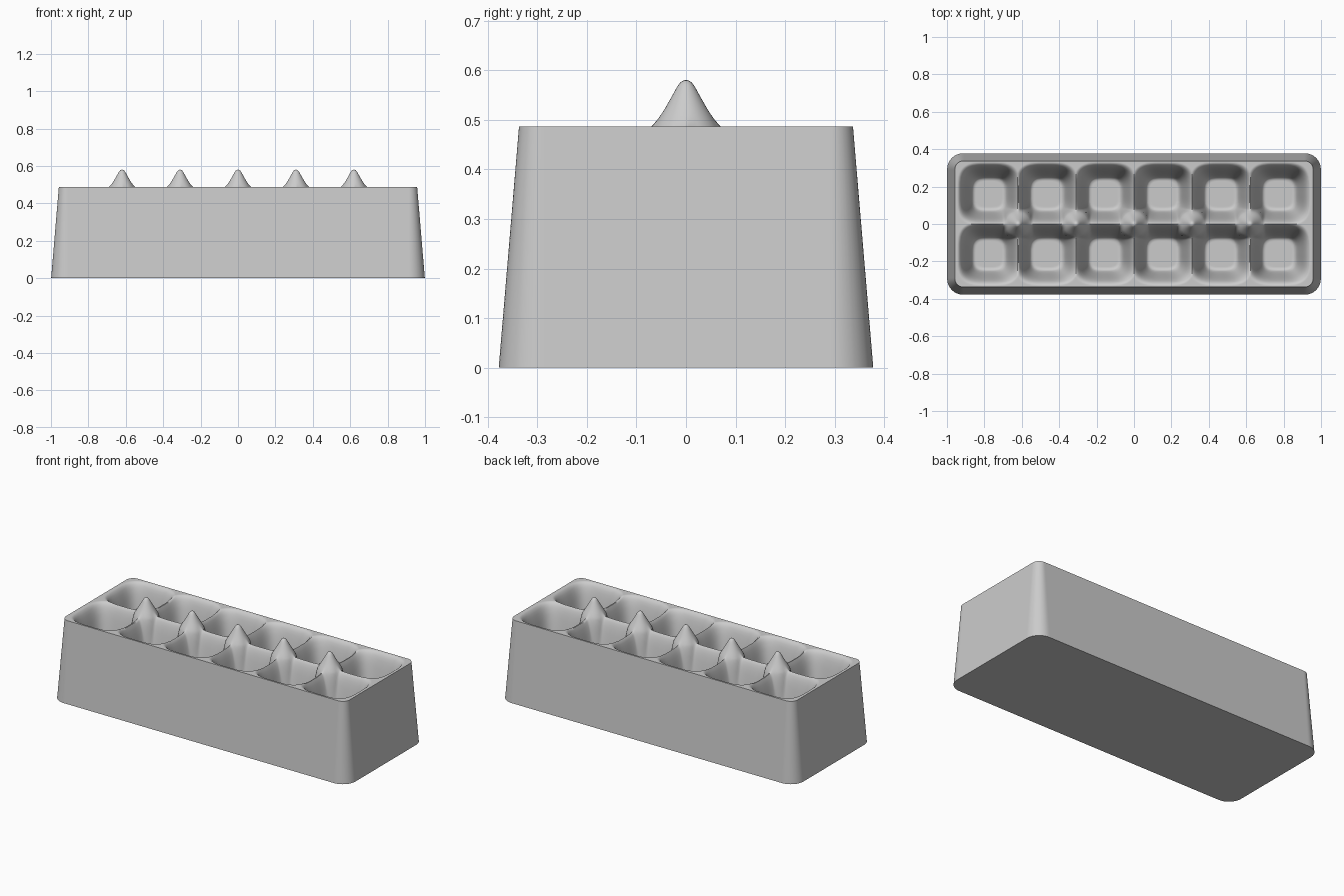
import bpy, bmesh
from math import hypot

cube = bpy.data.objects.get("Cube")
if cube:
    bpy.data.objects.remove(cube, do_unlink=True)

HX, HY, TOP = 0.958, 0.337, 0.487      # half size and height of the rim
CORNER, TAPER = 0.045, 0.041           # rim corner radius, outward flare of the base
PITCH, ROW = 0.31, 0.16                # pocket spacing
NX, NY = 320, 112                      # resolution of the top surface
POWER, BLEND = 3.6, 0.03               # pocket squareness, softness of the spike joint

# radius / height profiles
POCKET = [(0.075, 0.18), (0.086, 0.185), (0.095, 0.203), (0.104, 0.243), (0.116, 0.315),
          (0.128, 0.388), (0.137, 0.432), (0.147, 0.463), (0.156, 0.479), (0.166, TOP)]
SPIKE = [(0, 0.581), (0.01, 0.578), (0.018, 0.567), (0.03, 0.545), (0.042, 0.524),
         (0.058, 0.498), (0.07, 0.476), (0.08, 0.43), (0.09, 0.34), (0.11, 0.17), (0.13, 0.1)]


def profile(points, r):
    """Height of a profile at radius r."""
    if r <= points[0][0]:
        return points[0][1]
    for (r0, z0), (r1, z1) in zip(points, points[1:]):
        if r <= r1:
            return z0 + (z1 - z0) * (r - r0) / (r1 - r0)
    return points[-1][1]


def surface(x, y):
    """Height of the tray: rounded pockets with a spike where four meet."""
    column = max(-2.5, min(2.5, round(x / PITCH - 0.5) + 0.5))
    u, v = abs(x - column * PITCH), abs(abs(y) - ROW)
    pocket = profile(POCKET, (u ** POWER + v ** POWER) ** (1 / POWER))
    post = max(-2, min(2, round(x / PITCH)))
    spike = profile(SPIKE, hypot(x - post * PITCH, y))
    overlap = max(0, BLEND - abs(pocket - spike))
    return max(pocket, spike) + overlap ** 2 / (4 * BLEND)


def corner_offset(x, y):
    """Nearest point of the rounded rectangle's core, and the vector from it."""
    cx = max(CORNER - HX, min(HX - CORNER, x))
    cy = max(CORNER - HY, min(HY - CORNER, y))
    return cx, cy, x - cx, y - cy


# tray top as a grid fitted to a rounded rectangle
bm = bmesh.new()
rows, outside = [], set()
for j in range(NY + 1):
    row = []
    for i in range(NX + 1):
        x, y = HX * (2 * i / NX - 1), HY * (2 * j / NY - 1)
        cx, cy, dx, dy = corner_offset(x, y)
        d = hypot(dx, dy)
        if d > CORNER + 1e-6:
            x, y = cx + dx / d * CORNER, cy + dy / d * CORNER
            outside.add((i, j))
        row.append(bm.verts.new((x, y, surface(x, y))))
    rows.append(row)
for j in range(NY):
    for i in range(NX):
        keys = [(i, j), (i + 1, j), (i + 1, j + 1), (i, j + 1)]
        if not all(k in outside for k in keys):
            bm.faces.new([rows[b][a] for a, b in keys])
bmesh.ops.delete(bm, geom=[v for v in bm.verts if not v.link_faces], context='VERTS')
bmesh.ops.remove_doubles(bm, verts=bm.verts, dist=0.0003)

# flared outer walls and closed base
rim = [e for e in bm.edges if e.is_boundary]
for v in {v for e in rim for v in e.verts}:
    v.co.z = TOP
walls = bmesh.ops.extrude_edge_only(bm, edges=rim)["geom"]
for v in [g for g in walls if isinstance(g, bmesh.types.BMVert)]:
    cx, cy, dx, dy = corner_offset(v.co.x, v.co.y)
    d = hypot(dx, dy) or 1
    v.co = (v.co.x + dx / d * TAPER, v.co.y + dy / d * TAPER, 0)
bmesh.ops.holes_fill(bm, edges=[e for e in bm.edges if e.is_boundary], sides=0)
bmesh.ops.recalc_face_normals(bm, faces=bm.faces)

mesh = bpy.data.meshes.new("egg_tray")
bm.to_mesh(mesh)
bm.free()
tray = bpy.data.objects.new("egg_tray", mesh)
bpy.context.collection.objects.link(tray)

# single plain grey
grey = bpy.data.materials.new("light_grey")
grey.use_nodes = True
colour = (0.6, 0.6, 0.6, 1)
grey.diffuse_color = colour
grey.node_tree.nodes["Principled BSDF"].inputs["Base Color"].default_value = colour
mesh.materials.append(grey)

bpy.ops.object.select_all(action='DESELECT')
tray.select_set(True)
bpy.context.view_layer.objects.active = tray
bpy.ops.object.shade_smooth_by_angle(angle=0.9)
